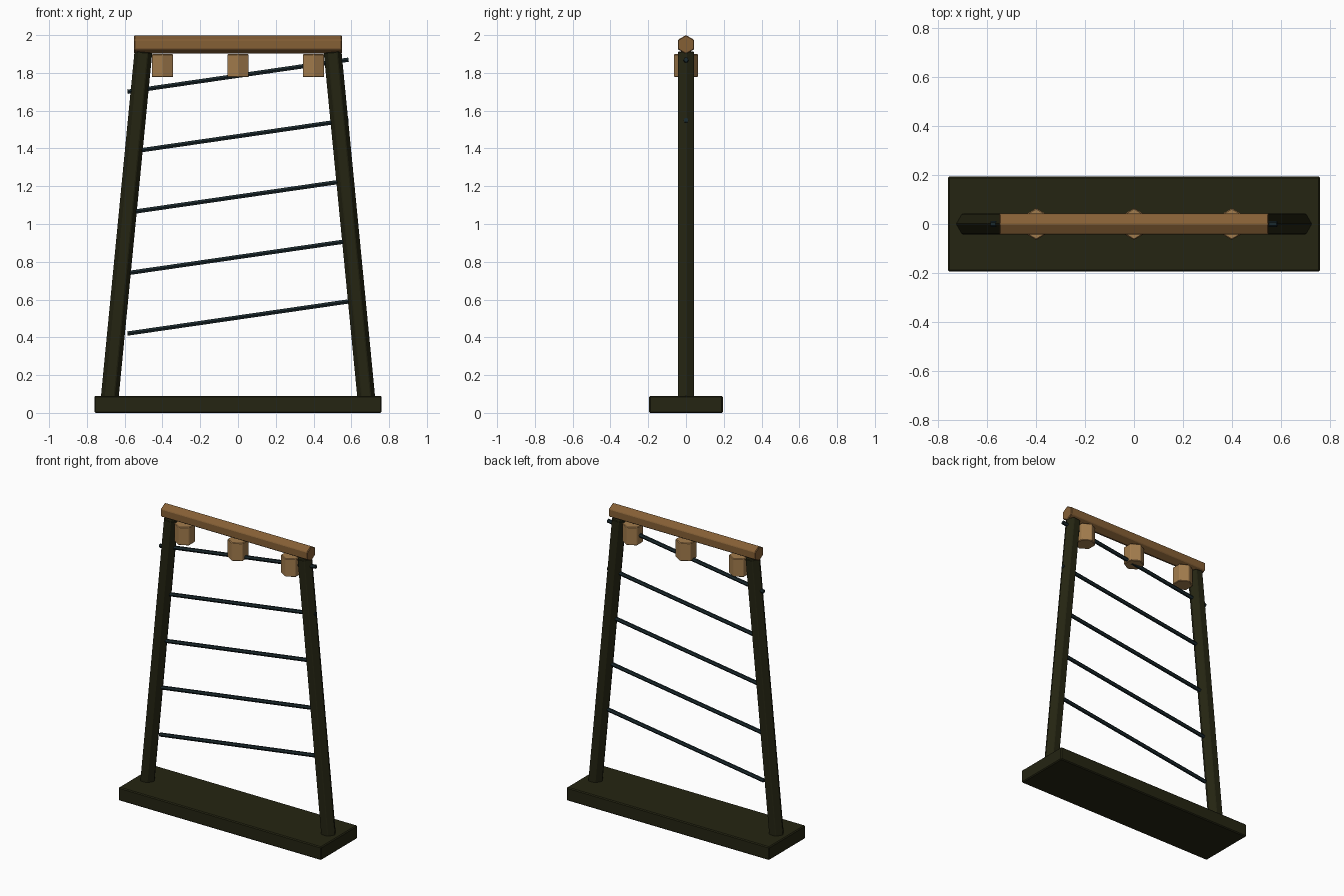
import bpy, bmesh, math
from mathutils import Vector

if "Cube" in bpy.data.objects:
    bpy.data.objects.remove(bpy.data.objects["Cube"])


def material(name, rgb):
    m = bpy.data.materials.new(name)
    m.diffuse_color = (*rgb, 1)
    m.use_nodes = True
    m.node_tree.nodes["Principled BSDF"].inputs["Base Color"].default_value = m.diffuse_color
    return m


DARK = material("dark olive wood", (0.018, 0.018, 0.006))
BEAM = material("brown wood", (0.235, 0.115, 0.036))
PEG = material("light wood", (0.37, 0.205, 0.075))
ROPE = material("dark teal cord", (0.010, 0.021, 0.025))


def finish(bm, name, mat, bevel):
    bmesh.ops.recalc_face_normals(bm, faces=bm.faces)
    me = bpy.data.meshes.new(name)
    bm.to_mesh(me)
    bm.free()
    me.materials.append(mat)
    ob = bpy.data.objects.new(name, me)
    bpy.context.collection.objects.link(ob)
    if bevel:
        b = ob.modifiers.new("bevel", 'BEVEL')
        b.width = bevel
        b.segments = 1
        b.limit_method = 'ANGLE'
        b.angle_limit = math.radians(40)
    return ob


def prism(name, a, b, r, mat, ref, bevel=0.004, sides=6):
    """Six-sided bar from a to b with one corner pointing toward ref."""
    a, b = Vector(a), Vector(b)
    d = (b - a).normalized()
    u = Vector(ref)
    u = (u - d * u.dot(d)).normalized()
    v = d.cross(u)
    bm = bmesh.new()
    rings = []
    for p in (a, b):
        rings.append([bm.verts.new(p + r * (u * math.cos(t) + v * math.sin(t)))
                      for t in (2 * math.pi * i / sides for i in range(sides))])
    for i in range(sides):
        j = (i + 1) % sides
        bm.faces.new((rings[0][i], rings[0][j], rings[1][j], rings[1][i]))
    bm.faces.new(rings[0])
    bm.faces.new(rings[1])
    return finish(bm, name, mat, bevel)


# Base slab
bm = bmesh.new()
bmesh.ops.create_cube(bm, size=1)
bmesh.ops.scale(bm, vec=(1.52, 0.39, 0.09), verts=bm.verts)
bmesh.ops.translate(bm, vec=(0, 0, 0.045), verts=bm.verts)
finish(bm, "base", DARK, 0.006)

# Leaning side posts
for s, side in ((-1, "left"), (1, "right")):
    prism(side + "_post", (s * 0.682, 0, 0.05), (s * 0.501, 0, 1.91), 0.049, DARK, (1, 0, 0))

# Top beam
prism("top_beam", (-0.55, 0, 1.95), (0.55, 0, 1.95), 0.05, BEAM, (0, 0, 1))

# Pegs hanging below the beam
for i, x in enumerate((-0.4, 0, 0.4)):
    prism(f"hanging_peg_{i + 1}", (x, 0, 1.777), (x, 0, 1.9), 0.065, PEG, (0, 1, 0))

# Slanted cords between the posts
for i in range(5):
    z = 0.505 + 0.32 * i
    prism(f"cord_{i + 1}", (-0.585, 0, z - 0.085), (0.585, 0, z + 0.085), 0.013, ROPE, (0, 1, 0), 0)
